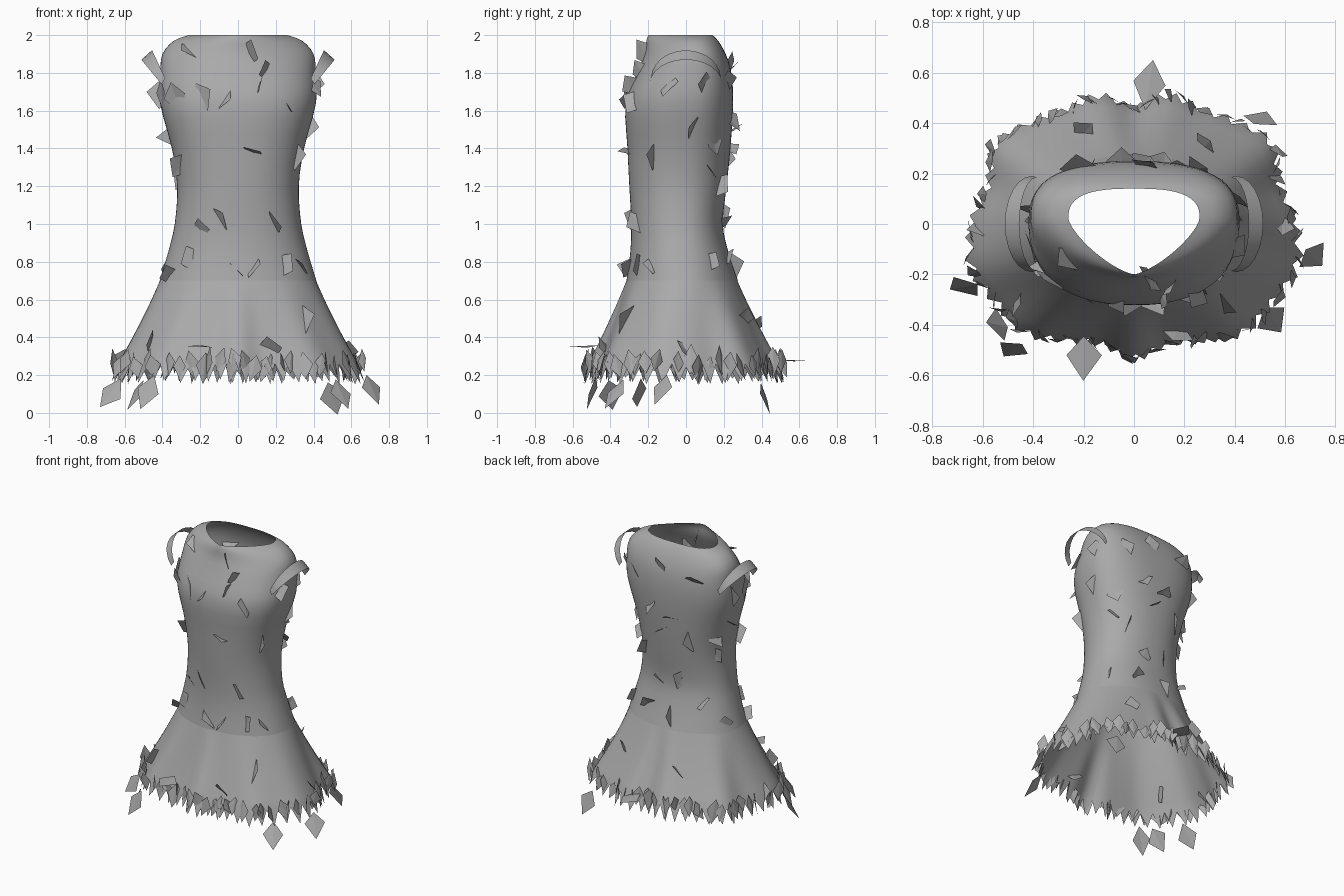
import bpy, bmesh, math, random
from mathutils import Vector, Matrix
from mathutils.bvhtree import BVHTree

if "Cube" in bpy.data.objects:
    bpy.data.objects.remove(bpy.data.objects["Cube"])

random.seed(7)
cloth = bpy.data.materials.new("grey cloth")
cloth.diffuse_color = (0.4, 0.4, 0.4, 1)
cloth.use_nodes = True
cloth.node_tree.nodes["Principled BSDF"].inputs["Base Color"].default_value = cloth.diffuse_color

SEGS = 96          # columns around the dress, two per hem tooth
SEAM_X = -0.06     # open seam down the front

# z, half width, front y, back y, centre y, front power, back power
SECTIONS = [
    (2.00, 0.26, -0.20, 0.14, 0.02, 1.35, 2.8),
    (1.97, 0.34, -0.21, 0.17, 0.02, 1.5, 2.8),
    (1.90, 0.40, -0.22, 0.21, 0.02, 1.8, 2.8),
    (1.80, 0.412, -0.26, 0.24, 0.02, 2.2, 2.7),
    (1.64, 0.413, -0.32, 0.25, 0.00, 2.4, 2.5),
    (1.40, 0.35, -0.31, 0.235, -0.02, 2.3, 2.3),
    (1.20, 0.322, -0.30, 0.215, -0.03, 2.2, 2.2),
    (1.00, 0.335, -0.29, 0.195, -0.03, 2.2, 2.2),
    (0.85, 0.37, -0.295, 0.225, -0.03, 2.1, 2.2),
    (0.70, 0.415, -0.315, 0.275, -0.02, 2.1, 2.1),
]
# hem radius every 15 degrees from front to back, mirrored left and right
HEM = [0.55, 0.51, 0.55, 0.63, 0.65, 0.69, 0.665, 0.62, 0.655, 0.59, 0.545, 0.545, 0.48]


def catmull(p0, p1, p2, p3, t):
    return 0.5 * (2 * p1 + (p2 - p0) * t + (2 * p0 - 5 * p1 + 4 * p2 - p3) * t * t
                  + (3 * p1 - p0 - 3 * p2 + p3) * t ** 3)


def section_point(sec, a):
    z, w, yf, yb, yc, nf, nb = sec
    c, s = math.cos(a), math.sin(a)
    d, n = (yb - yc, nb) if s > 0 else (yc - yf, nf)
    r = (abs(c / w) ** n + abs(s / d) ** n) ** (-1 / n)
    return Vector((r * c, yc + r * s, z))


def hem_point(a, z, scale=1.0):
    u = (math.degrees(a) + 90) / 15
    i = math.floor(u)

    def rad(k):
        k %= 24
        return HEM[k if k <= 12 else 24 - k]
    r = scale * catmull(rad(i - 1), rad(i), rad(i + 1), rad(i + 2), u - i)
    return Vector((r * math.cos(a), r * math.sin(a), z))


def ring(point, depth):
    """Open ring of points that starts and ends on the seam line."""
    a0 = -math.pi / 2 - math.asin(-SEAM_X / depth)
    return [point(a0 + 2 * math.pi * j / SEGS) for j in range(SEGS + 1)]


def make_object(name, bm, smooth):
    me = bpy.data.meshes.new(name)
    bm.to_mesh(me)
    bm.free()
    me.materials.append(cloth)
    ob = bpy.data.objects.new(name, me)
    bpy.context.collection.objects.link(ob)
    for p in me.polygons:
        p.use_smooth = smooth
    return ob


def grid(bm, rows):
    vs = [[bm.verts.new(p) for p in row] for row in rows]
    for up, lo in zip(vs, vs[1:]):
        for j in range(len(up) - 1):
            bm.faces.new((lo[j], lo[j + 1], up[j + 1], up[j]))
    return vs


# bodice: smooth loft from the neck opening to the hips
bm = bmesh.new()
rows = []
last = len(SECTIONS) - 1
for i in range(last):
    quad = [SECTIONS[min(max(k, 0), last)] for k in (i - 1, i, i + 1, i + 2)]
    for k in range(3):
        sec = [catmull(*vals, k / 3) for vals in zip(*quad)]
        rows.append(ring(lambda a: section_point(sec, a), -sec[2]))
rows.append(ring(lambda a: section_point(SECTIONS[-1], a), 0.315))
grid(bm, rows)
tree_bodice = BVHTree.FromBMesh(bm)
make_object("bodice", bm, True)

# skirt: flares from the hips into the wavy hem, then splits into teeth
bm = bmesh.new()
hip = (0.72, 0.405, -0.307, 0.265, -0.02, 2.1, 2.1)
rows = []
for i in range(10):
    t = i / 9
    z = 0.72 - 0.46 * t
    f = t * (0.88 + 0.12 * t)
    rows.append(ring(lambda a: section_point(hip, a).lerp(hem_point(a, z, 0.94), f), 0.31 + 0.2 * t))
    for p in rows[-1]:
        p.z = z
vs = grid(bm, rows)
tree_skirt = BVHTree.FromBMesh(bm)
hem_row = vs[-1]
for j in range(0, SEGS, 2):
    left, mid, right = hem_row[j:j + 3]
    a = math.atan2(mid.co.y, mid.co.x)
    tip = bm.verts.new(hem_point(a, random.uniform(0.15, 0.18), 0.995))
    bm.faces.new((left, tip, mid))
    bm.faces.new((mid, tip, right))
make_object("skirt", bm, True)

# shoulder straps: thin arched ribbons
for side, name in ((1, "right_strap"), (-1, "left_strap")):
    bm = bmesh.new()
    inner, outer = [], []
    for k in range(13):
        a = math.pi * k / 12
        y, s = -0.185 * math.cos(a), math.sin(a)
        inner.append(Vector((side * (0.385 + 0.07 * s), y, 1.77 + 0.15 * s)))
        outer.append(Vector((side * (0.405 + 0.107 * s), y * 1.03, 1.74 + 0.13 * s)))
    grid(bm, [inner, outer] if side > 0 else [outer, inner])
    make_object(name, bm, True)


def add_leaf(bm, pos, normal, size, spin, tall=1.0):
    """Four-cornered leaf, creased along its long diagonal."""
    n = normal.normalized()
    up = Vector((0, 0, 1)) if abs(n.z) < 0.9 else Vector((0, 1, 0))
    u = up.cross(n).normalized()
    rot = Matrix.Rotation(spin, 3, n)
    u, v = rot @ u, rot @ n.cross(u)
    h = size / 2

    def corner(x, y, lift):
        j = 1 + random.uniform(-0.12, 0.12)
        return bm.verts.new(pos + u * x * h * j + v * y * h * tall * j + n * lift)
    b, r, t, l = corner(0, -1, 0), corner(0.85, 0.1, -0.006), corner(0, 1, 0), corner(-0.85, 0.1, -0.006)
    bm.faces.new((b, r, t))
    bm.faces.new((b, t, l))


def jitter(k):
    return Vector([random.uniform(-k, k) for _ in range(3)])


def pin_leaf(bm, origin, direction):
    """Drop a leaf on the cloth along a ray."""
    tree = tree_bodice if origin.z > 0.7 else tree_skirt
    hit, n, _, _ = tree.ray_cast(origin, direction)
    if hit is None:
        return
    if n.dot(direction) > 0:
        n = -n
    add_leaf(bm, hit + n * 0.016, n + jitter(0.14), random.uniform(0.13, 0.17),
             random.uniform(-0.6, 0.6))


# leaves scattered over the front (x, z)
FRONT = [(-.26, 1.92), (-.33, 1.67), (-.19, 1.67), (-.07, 1.66), (.06, 1.9), (.15, 1.81),
         (.11, 1.73), (.25, 1.65), (.08, 1.38), (-.2, .97), (-.1, 1.03), (.19, 1.0),
         (-.24, .81), (-.02, .77), (.08, .77), (.24, .78), (.35, .49), (.17, .34), (-.46, .37)]
# leaves on the sides (y, z) and the back (x, z)
SIDE = [(-.1, 1.74), (.1, 1.74), (.04, 1.51), (-.17, 1.36), (.15, 1.42), (.13, 1.29),
        (-.18, .78), (.13, .8), (0, .33)]
BACK = [(-.22, 1.8), (.05, 1.84), (.25, 1.75), (.12, 1.55), (-.05, 1.5), (.02, 1.4),
        (-.18, 1.35), (.2, 1.2), (-.1, 1.05), (.08, 1.0), (-.24, .9), (.15, .82),
        (-.05, .78), (.28, .5), (-.2, .45)]
bm = bmesh.new()
for x, z in FRONT:
    pin_leaf(bm, Vector((x, -2, z)), Vector((0, 1, 0)))
for y, z in SIDE:
    pin_leaf(bm, Vector((2, y, z)), Vector((-1, 0, 0)))
    pin_leaf(bm, Vector((-2, y * 0.8 - 0.02, z - 0.05)), Vector((1, 0, 0)))
for x, z in BACK:
    pin_leaf(bm, Vector((x, 2, z)), Vector((0, -1, 0)))
make_object("scattered_leaves", bm, False)

# upright leaves bunched along the hem
bm = bmesh.new()
for k in range(64):
    a = 2 * math.pi * (k + random.uniform(-0.4, 0.4)) / 64
    pos = hem_point(a, random.uniform(0.23, 0.28), random.uniform(0.95, 0.99))
    facing = a + random.uniform(-0.9, 0.9)
    add_leaf(bm, pos, Vector((math.cos(facing), math.sin(facing), random.uniform(-0.1, 0.3))),
             random.uniform(0.08, 0.11), random.uniform(-0.35, 0.35), 1.5)
make_object("hem_leaves", bm, False)

# loose leaves hanging below and sticking out of the hem: position, facing
LOOSE = [((.5, .42, .08), (.2, 1, .35)), ((.71, -.13, .13), (.6, -.6, .5)),
         ((.55, -.38, .1), (.5, -.6, .6)), ((-.48, -.5, .11), (-.3, -1, .4)),
         ((-.68, -.25, .1), (-.4, -.8, .4)), ((-.2, -.53, .355), (.05, -.05, 1)),
         ((.06, .55, .28), (0, .05, 1)), ((-.54, -.4, .1), (-1, -.4, .5))]
bm = bmesh.new()
for pos, facing in LOOSE:
    add_leaf(bm, Vector(pos), Vector(facing), 0.16, random.uniform(-0.5, 0.5), 1.15)
make_object("loose_leaves", bm, False)
